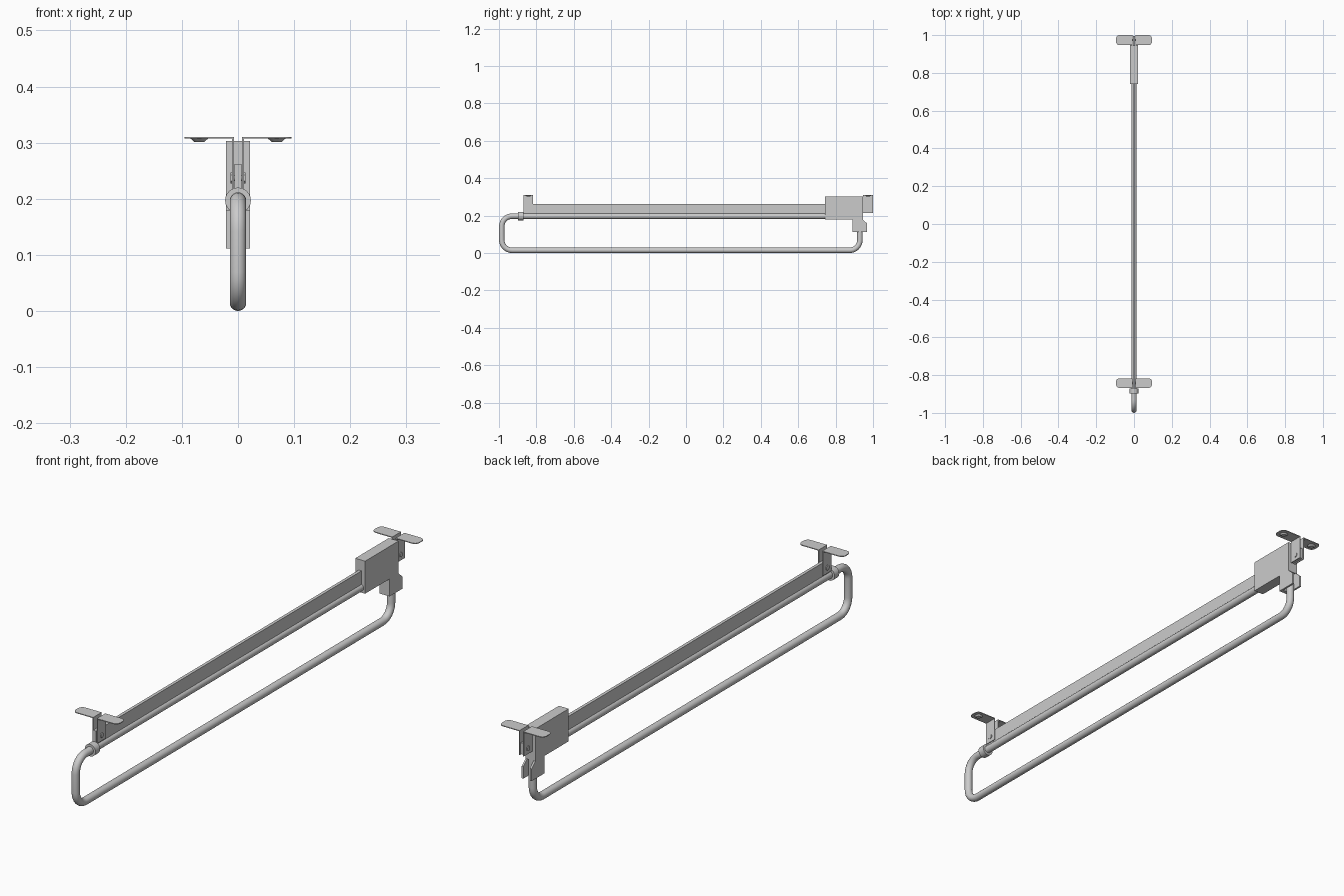
import bpy, bmesh, math
from mathutils import Vector

cube = bpy.data.objects.get("Cube")
if cube:
    bpy.data.objects.remove(cube, do_unlink=True)

steel = bpy.data.materials.new("grey_steel")
steel.use_nodes = True
GREY = (0.6, 0.6, 0.6, 1)
steel.diffuse_color = GREY
steel.node_tree.nodes["Principled BSDF"].inputs["Base Color"].default_value = GREY


def finish(name, bm, smooth=False):
    bmesh.ops.recalc_face_normals(bm, faces=bm.faces)
    me = bpy.data.meshes.new(name)
    bm.to_mesh(me)
    bm.free()
    me.materials.append(steel)
    ob = bpy.data.objects.new(name, me)
    bpy.context.collection.objects.link(ob)
    if smooth:
        bpy.ops.object.select_all(action='DESELECT')
        ob.select_set(True)
        bpy.context.view_layer.objects.active = ob
        bpy.ops.object.shade_smooth_by_angle(angle=math.radians(35))
    return ob


def prism(name, outline, offset):
    """Extrude a closed outline of 3D points by an offset vector."""
    bm = bmesh.new()
    face = bm.faces.new([bm.verts.new(p) for p in outline])
    new = bmesh.ops.extrude_face_region(bm, geom=[face])["geom"]
    bmesh.ops.translate(bm, vec=offset, verts=[v for v in new if isinstance(v, bmesh.types.BMVert)])
    return finish(name, bm)


def side_prism(name, yz, x0, x1):
    return prism(name, [(x0, y, z) for y, z in yz], (x1 - x0, 0, 0))


def box(name, x0, x1, y0, y1, z0, z1):
    return side_prism(name, [(y0, z0), (y1, z0), (y1, z1), (y0, z1)], x0, x1)


def turned(name, centre, axis, r1, r2, depth, sides=24):
    """Cylinder or cone frustum along an axis."""
    bm = bmesh.new()
    bmesh.ops.create_cone(bm, cap_ends=True, segments=sides, radius1=r1, radius2=r2, depth=depth)
    rot = Vector(axis).to_track_quat('Z', 'Y').to_matrix()
    bmesh.ops.rotate(bm, verts=bm.verts, matrix=rot)
    bmesh.ops.translate(bm, verts=bm.verts, vec=centre)
    return finish(name, bm, smooth=sides > 8)


def rounded_path(points, radius, steps=8):
    """Replace inner corners of a right-angled path by arcs."""
    pts = [Vector(p) for p in points]
    path = [pts[0]]
    for a, b, c in zip(pts, pts[1:], pts[2:]):
        u, v = (a - b).normalized() * radius, (c - b).normalized() * radius
        for i in range(steps + 1):
            t = math.pi / 2 * i / steps
            path.append(b + u * (1 - math.sin(t)) + v * (1 - math.cos(t)))
    return path + [pts[-1]]


def tube(name, path, radius, sides=20):
    """Sweep a circle along a path lying in the YZ plane."""
    bm = bmesh.new()
    rings = []
    for i, p in enumerate(path):
        tangent = (path[min(i + 1, len(path) - 1)] - path[max(i - 1, 0)]).normalized()
        across = tangent.cross(Vector((1, 0, 0)))
        rings.append([bm.verts.new(p + Vector((radius * math.cos(a), 0, 0)) + across * radius * math.sin(a))
                      for a in (2 * math.pi * k / sides for k in range(sides))])
    for r, s in zip(rings, rings[1:]):
        for k in range(sides):
            n = (k + 1) % sides
            bm.faces.new((r[k], r[n], s[n], s[k]))
    bm.faces.new(rings[0])
    bm.faces.new(rings[-1])
    return finish(name, bm, smooth=True)


# Bent hanging tube: upper run, front bend, lower run, rear bend
R, TOP = 0.0145, 0.197
corners = [(0, 0.78, TOP), (0, -0.985, TOP), (0, -0.985, R), (0, 0.93, R), (0, 0.93, 0.19)]
tube("hanging_tube", rounded_path(corners, 0.055), R)
turned("tube_collar", (0, -0.884, TOP), (0, 1, 0), 0.023, 0.023, 0.028)

# Flat rail above the tube
box("rail", -0.006, 0.006, -0.87, 0.76, 0.209, 0.262)

# Rear housing with a slotted clamp open to the back
W = 0.021
box("housing", -W, W, 0.742, 0.945, 0.178, 0.303)
box("clamp_front_wall", -W, W, 0.89, 0.905, 0.111, 0.178)
cheek = [(0.89, 0.111), (0.968, 0.111), (0.968, 0.158), (0.945, 0.178), (0.89, 0.178)]
for side, s in (("left", 1), ("right", -1)):
    side_prism("clamp_cheek_" + side, cheek, s * W, s * 0.014)


def ceiling_bracket(label, y0, y1):
    """Pair of angle plates with rounded flanges, screws and a cross bolt."""
    mid, r = (y0 + y1) / 2, 0.018
    for side, s in (("left", 1), ("right", -1)):
        tag = f"{label}_{side}"
        box("bracket_web_" + tag, s * 0.0075, s * 0.0105, y0, y1, 0.215, 0.31)
        outline = [(s * 0.0075, y0, 0.307), (s * 0.0075, y1, 0.307)]
        for cy, start in ((y1 - r, math.pi / 2), (y0 + r, 0)):
            for i in range(7):
                a = start - math.pi / 2 * i / 6
                outline.append((s * (0.095 - r + r * math.cos(a)), cy + r * math.sin(a), 0.307))
        prism("bracket_flange_" + tag, outline, (0, 0, 0.003))
        turned("flange_screw_" + tag, (s * 0.069, mid, 0.3045), (0, 0, 1), 0.009, 0.016, 0.006)
        turned("bolt_head_" + tag, (s * 0.0118, mid, 0.237), (1, 0, 0), 0.01, 0.01, 0.003, 6)
    turned("cross_bolt_" + label, (0, mid, 0.237), (1, 0, 0), 0.005, 0.005, 0.024, 12)


ceiling_bracket("front", -0.868, -0.817)
ceiling_bracket("rear", 0.947, 1.0)
# Tab joining the rear bracket to the housing
box("rear_tab", -0.006, 0.006, 0.94, 0.995, 0.218, 0.262)
